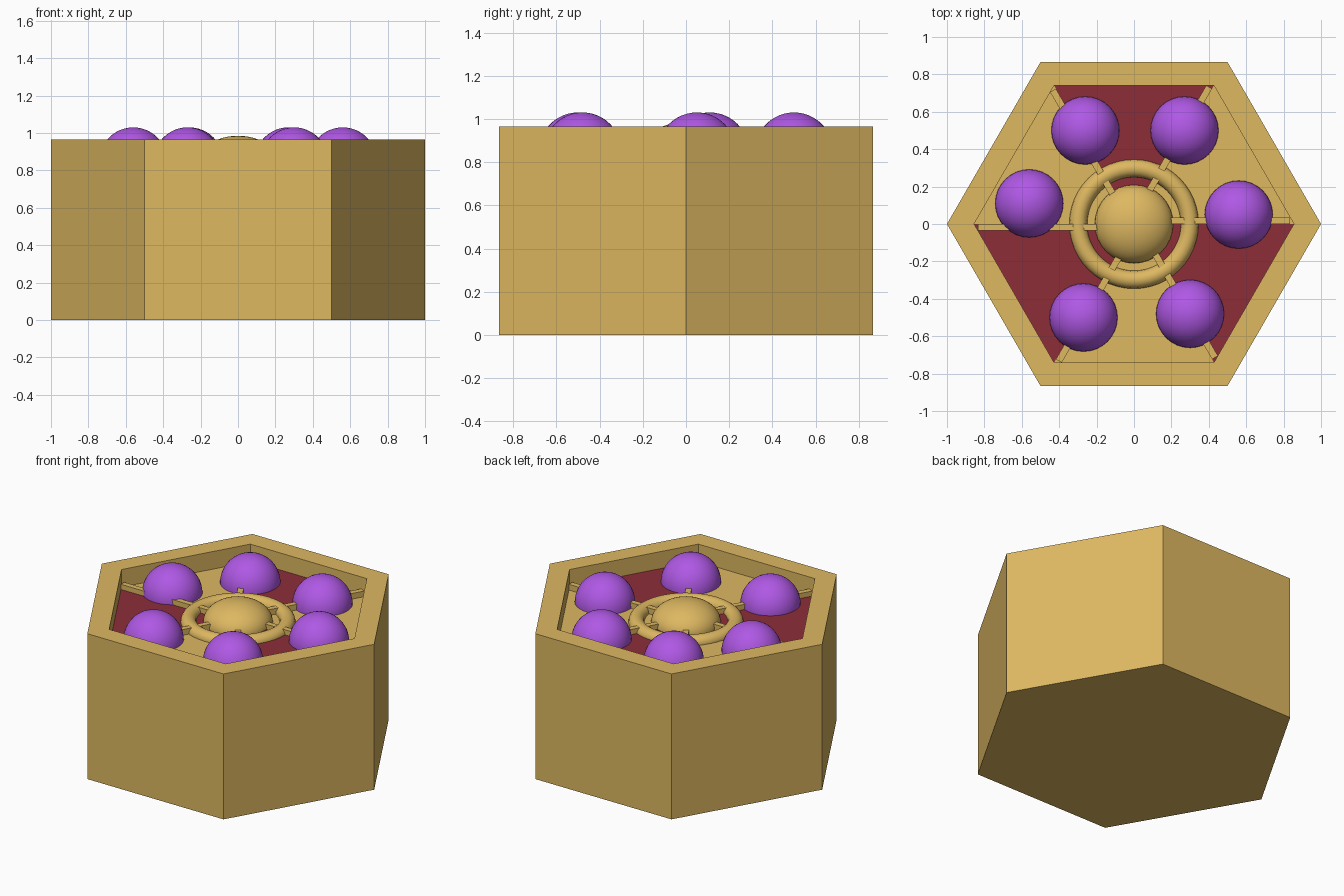
import bpy, bmesh, math
from mathutils import Matrix, Vector

if "Cube" in bpy.data.objects:
    bpy.data.objects.remove(bpy.data.objects["Cube"])

RIM_Z, FLOOR_Z = 0.965, 0.848
OUTER_R, INNER_R = 1.0, 0.855
BAR_W, BAR_TOP = 0.036, 0.886


def material(name, rgb):
    m = bpy.data.materials.new(name)
    m.diffuse_color = (*rgb, 1)
    m.use_nodes = True
    m.node_tree.nodes["Principled BSDF"].inputs["Base Color"].default_value = m.diffuse_color
    return m


GOLD = material("warm gold", (0.73, 0.48, 0.12))
RED = material("dark red", (0.27, 0.027, 0.04))
PURPLE = material("purple", (0.43, 0.098, 0.78))


def finish(bm, name, mat):
    bmesh.ops.recalc_face_normals(bm, faces=bm.faces)
    me = bpy.data.meshes.new(name)
    bm.to_mesh(me)
    bm.free()
    me.materials.append(mat)
    ob = bpy.data.objects.new(name, me)
    bpy.context.collection.objects.link(ob)
    return ob


def polar(r, deg, z):
    a = math.radians(deg)
    return Vector((r * math.cos(a), r * math.sin(a), z))


def ellipsoid(name, centre, radius, height, mat):
    bm = bmesh.new()
    bmesh.ops.create_uvsphere(bm, u_segments=32, v_segments=24, radius=1)
    bmesh.ops.scale(bm, vec=(radius, radius, height), verts=bm.verts)
    bmesh.ops.translate(bm, vec=centre, verts=bm.verts)
    for f in bm.faces:
        f.smooth = True
    return finish(bm, name, mat)


# Hexagonal box: loops from the bottom, up the wall, over the rim, down to the floor
bm = bmesh.new()
loops = [[bm.verts.new(polar(r, 60 * i, z)) for i in range(6)]
         for r, z in ((OUTER_R, 0), (OUTER_R, RIM_Z), (INNER_R, RIM_Z), (INNER_R, FLOOR_Z))]
for lo, hi in zip(loops, loops[1:]):
    for i in range(6):
        j = (i + 1) % 6
        bm.faces.new((lo[i], lo[j], hi[j], hi[i]))
bm.faces.new(loops[0])
bm.faces.new(loops[-1])
finish(bm, "hexagonal_box", GOLD)

# Red floor panels on every other sector
for k, deg in enumerate((60, 180, 300)):
    bm = bmesh.new()
    z = FLOOR_Z + 0.004
    bm.faces.new([bm.verts.new(p) for p in
                  (Vector((0, 0, z)), polar(INNER_R, deg, z), polar(INNER_R, deg + 60, z))])
    finish(bm, f"red_floor_panel_{k + 1}", RED)

# Divider bars, each lying just beside its corner line
for k in range(6):
    bm = bmesh.new()
    bmesh.ops.create_cube(bm, size=1)
    start, end, low = 0.1, 0.835, FLOOR_Z - 0.01
    bmesh.ops.scale(bm, vec=(end - start, BAR_W, BAR_TOP - low), verts=bm.verts)
    bmesh.ops.translate(bm, vec=((start + end) / 2, BAR_W / 2, (BAR_TOP + low) / 2), verts=bm.verts)
    bmesh.ops.rotate(bm, cent=(0, 0, 0), verts=bm.verts,
                     matrix=Matrix.Rotation(math.radians(60 * k), 3, 'Z'))
    finish(bm, f"divider_bar_{k + 1}", GOLD)

# Ring around the centre
bpy.ops.mesh.primitive_torus_add(major_radius=0.298, minor_radius=0.048, major_segments=48,
                                 minor_segments=16, location=(0, 0, FLOOR_Z))
ring = bpy.context.object
ring.name = "centre_ring"
ring.data.materials.append(GOLD)
bpy.ops.object.shade_smooth()

# Centre dome and the six balls
ellipsoid("centre_dome", (0, 0, FLOOR_Z), 0.21, 0.137, GOLD)
spots = ((-0.26, 0.50), (0.27, 0.50), (-0.56, 0.11), (0.56, 0.05), (-0.27, -0.50), (0.30, -0.48))
for k, (x, y) in enumerate(spots):
    ellipsoid(f"purple_ball_{k + 1}", (x, y, FLOOR_Z), 0.182, 0.182, PURPLE)
